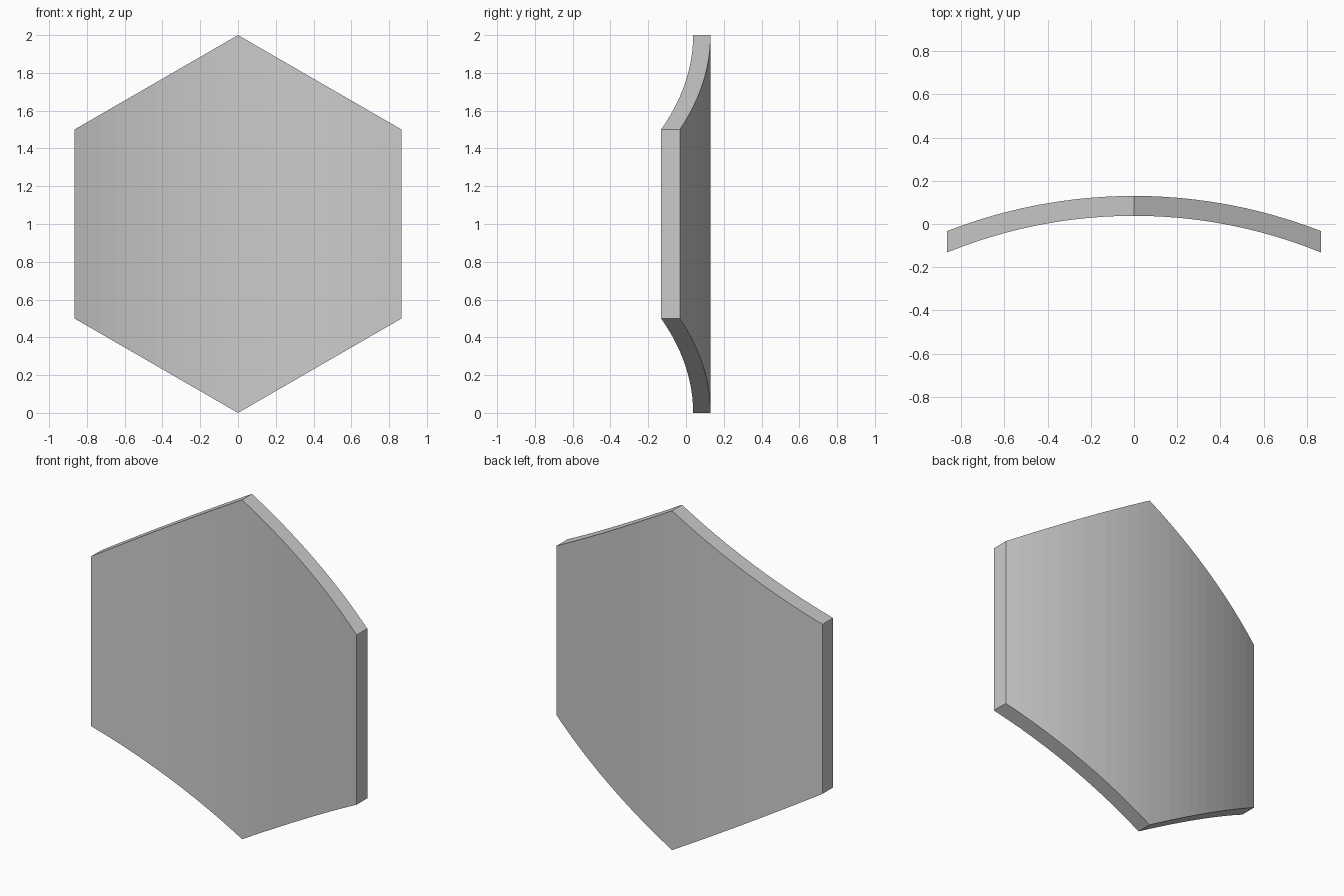
import bpy, bmesh, math

if "Cube" in bpy.data.objects:
    bpy.data.objects.remove(bpy.data.objects["Cube"])

CENTRE_Y = -2.252            # axis of the cylinder the plate is bent around
R_IN, R_OUT = 2.29, 2.382
HALF_W = math.sqrt(3) / 2
CUTS = 24                    # flat strips across the width


def bent_y(x, radius):
    return CENTRE_Y + math.sqrt(radius * radius - x * x)


bm = bmesh.new()

# Flat hexagon standing on a point
corners = [bm.verts.new((math.sin(a), 0, 1 + math.cos(a)))
           for a in (i * math.pi / 3 for i in range(6))]
bm.faces.new(corners)

# Slice into vertical strips so it can bend
for i in range(1, CUTS):
    x = -HALF_W + 2 * HALF_W * i / CUTS
    bmesh.ops.bisect_plane(bm, geom=bm.verts[:] + bm.edges[:] + bm.faces[:],
                           dist=1e-5, plane_co=(x, 0, 0), plane_no=(1, 0, 0))

# Thicken, then bend the front and back skins to their arcs
front = bm.verts[:]
result = bmesh.ops.extrude_face_region(bm, geom=bm.faces[:], use_keep_orig=True)
back = [g for g in result["geom"] if isinstance(g, bmesh.types.BMVert)]
for v in front:
    v.co.y = bent_y(v.co.x, R_IN)
for v in back:
    v.co.y = bent_y(v.co.x, R_OUT)
bmesh.ops.recalc_face_normals(bm, faces=bm.faces[:])

mesh = bpy.data.meshes.new("curved_hexagon_plate")
bm.to_mesh(mesh)
bm.free()
plate = bpy.data.objects.new("curved_hexagon_plate", mesh)
bpy.context.collection.objects.link(plate)
